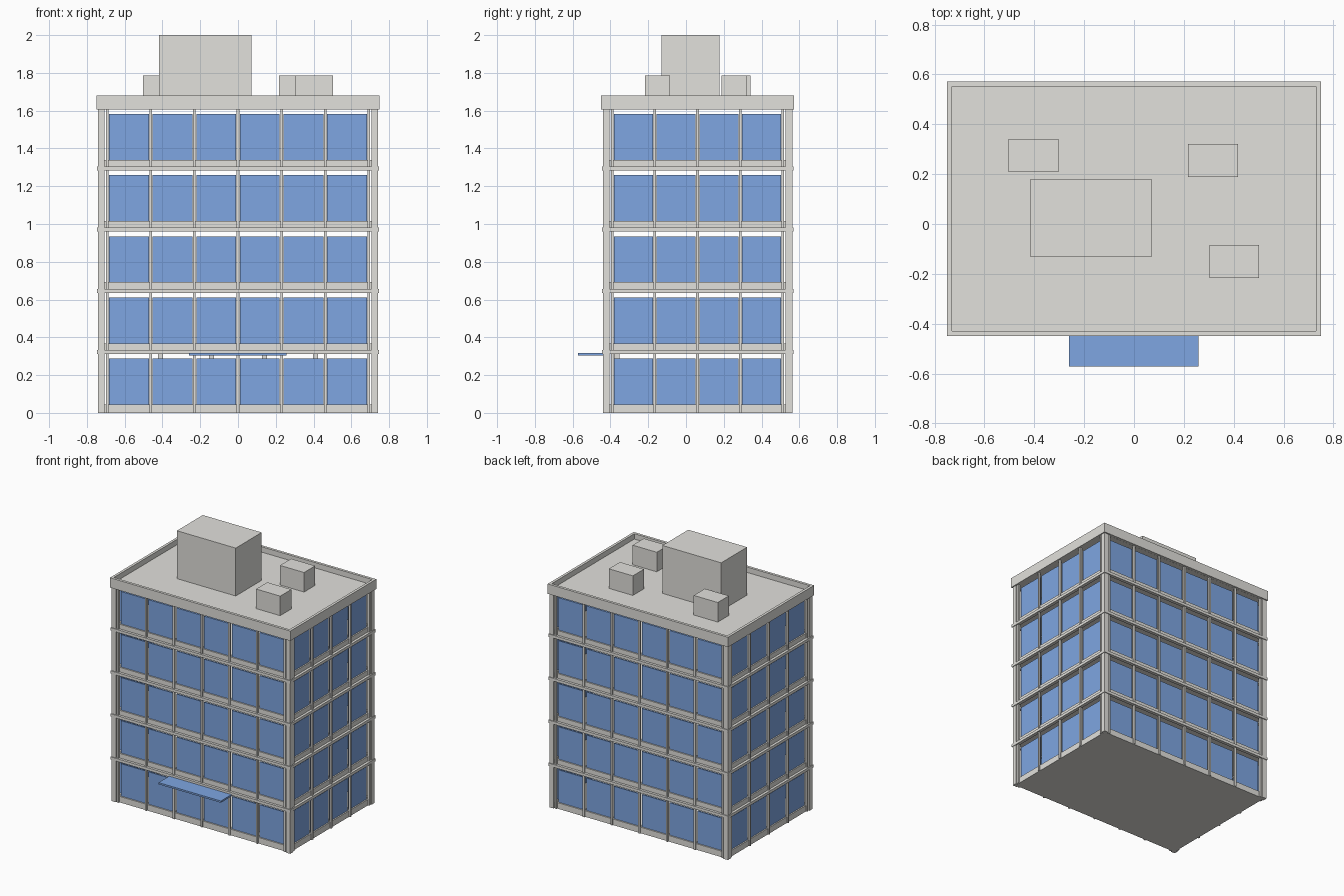
import bpy
import bmesh

cube = bpy.data.objects.get("Cube")
if cube:
    bpy.data.objects.remove(cube)


def material(name, rgb):
    m = bpy.data.materials.new(name)
    m.use_nodes = True
    color = (*rgb, 1)
    m.diffuse_color = color
    m.node_tree.nodes["Principled BSDF"].inputs["Base Color"].default_value = color
    return m


CONCRETE = material("warm grey concrete", (0.76, 0.75, 0.715))
GLASS = material("blue glass", (0.21, 0.38, 0.76))

CY = 0.061         # depth centre of the tower
FLOORS = 5
PITCH = 0.3235     # storey height
ROOF_Z = 1.606
BAYS_X, BAYS_Y = 6, 4
BAY_X, BAY_Y = 0.231, 0.226


def add_box(bm, x0, x1, y0, y1, z0, z1):
    """Add an axis-aligned box."""
    for v in bmesh.ops.create_cube(bm, size=1)["verts"]:
        v.co.x = x1 if v.co.x > 0 else x0
        v.co.y = y1 if v.co.y > 0 else y0
        v.co.z = z1 if v.co.z > 0 else z0


def add_post(bm, x, y, hx, hy, z0, z1):
    add_box(bm, x - hx, x + hx, y - hy, y + hy, z0, z1)


def add_ring(bm, hx, hy, t, z0, z1):
    """Four bars around the tower, t thick, hx and hy to the outside."""
    for s in (-1, 1):
        add_box(bm, -hx, hx, *sorted((CY + s * hy, CY + s * (hy - t))), z0, z1)
        add_box(bm, *sorted((s * hx, s * (hx - t))), CY - hy + t, CY + hy - t, z0, z1)


def finish(name, bm, mat):
    bmesh.ops.recalc_face_normals(bm, faces=bm.faces)
    mesh = bpy.data.meshes.new(name)
    bm.to_mesh(mesh)
    bm.free()
    mesh.materials.append(mat)
    obj = bpy.data.objects.new(name, mesh)
    bpy.context.collection.objects.link(obj)


# Floor slabs, separate window panes and projecting ledges, storey by storey
slabs, windows, ledges = bmesh.new(), bmesh.new(), bmesh.new()
for i in range(FLOORS):
    z = i * PITCH
    sill, head = z + 0.045, z + 0.288
    add_box(slabs, -0.728, 0.728, CY - 0.488, CY + 0.488, z, sill)
    for s in (-1, 1):
        for k in range(BAYS_X):
            x = (k + 0.5 - BAYS_X / 2) * BAY_X
            add_post(windows, x, CY + s * 0.473, 0.105, 0.005, sill, head)
        for k in range(BAYS_Y):
            y = CY + (k + 0.5 - BAYS_Y / 2) * BAY_Y
            add_post(windows, s * 0.713, y, 0.005, 0.103, sill, head)
    if i:
        add_ring(ledges, 0.747, 0.507, 0.025, z - 0.011, z + 0.01)
finish("floor_slabs", slabs, CONCRETE)
finish("window_panes", windows, GLASS)
finish("floor_ledges", ledges, CONCRETE)

# Slim mullions standing in front of the panes, between bays
mullions = bmesh.new()
for s in (-1, 1):
    for k in range(BAYS_X + 1):
        x = (k - BAYS_X / 2) * BAY_X
        add_post(mullions, x, CY + s * 0.49, 0.007, 0.0075, 0, ROOF_Z)
    for k in range(BAYS_Y + 1):
        y = CY + (k - BAYS_Y / 2) * BAY_Y
        add_post(mullions, s * 0.73, y, 0.0075, 0.007, 0, ROOF_Z)
finish("mullions", mullions, CONCRETE)

# Corner columns
corners = bmesh.new()
for sx in (-1, 1):
    for sy in (-1, 1):
        add_post(corners, sx * 0.7245, CY + sy * 0.484, 0.0175, 0.0175, 0, ROOF_Z)
finish("corner_columns", corners, CONCRETE)

# Lobby columns behind the front glass
lobby = bmesh.new()
for x in (-0.41, -0.14, 0.14, 0.41):
    add_post(lobby, x, -0.367, 0.014, 0.014, 0.02, PITCH)
finish("lobby_columns", lobby, CONCRETE)

# Roof deck sunk inside a parapet
roof = bmesh.new()
add_box(roof, -0.73, 0.73, CY - 0.49, CY + 0.49, ROOF_Z, 1.64)
add_ring(roof, 0.75, 0.511, 0.02, ROOF_Z, 1.68)
finish("roof_parapet", roof, CONCRETE)

# Rooftop plant room and service units
plant = bmesh.new()
add_box(plant, -0.417, 0.072, -0.13, 0.178, 1.63, 2.0)
finish("plant_room", plant, CONCRETE)
units = bmesh.new()
for x, y in ((-0.403, 0.275), (0.317, 0.255), (0.402, -0.15)):
    add_post(units, x, y, 0.1, 0.066, 1.63, 1.787)
finish("service_units", units, CONCRETE)

# Entrance canopy
canopy = bmesh.new()
add_box(canopy, -0.26, 0.258, -0.572, -0.43, 0.305, 0.318)
finish("entrance_canopy", canopy, GLASS)
